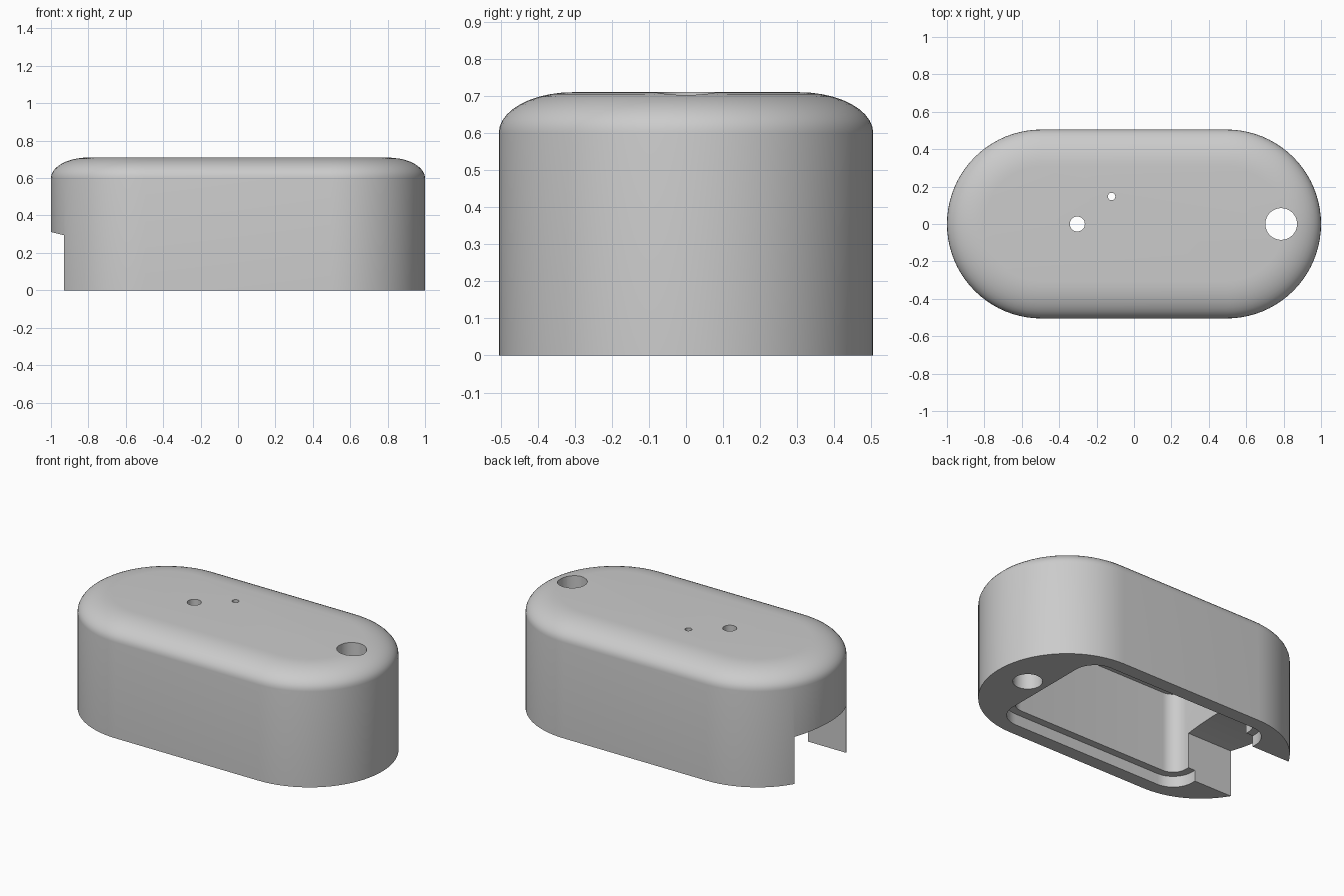
import bpy, bmesh, math
from mathutils import Vector

if "Cube" in bpy.data.objects:
    bpy.data.objects.remove(bpy.data.objects["Cube"], do_unlink=True)

grey = bpy.data.materials.new("plain grey")
grey.use_nodes = True
COLOUR = (0.6, 0.6, 0.6, 1)
grey.diffuse_color = COLOUR
grey.node_tree.nodes["Principled BSDF"].inputs["Base Color"].default_value = COLOUR


def rounded_rect(half_x, half_y, radius, steps):
    """Outline of a rounded rectangle, counter-clockwise."""
    pts = []
    for corner, (sx, sy) in enumerate(((1, 1), (-1, 1), (-1, -1), (1, -1))):
        for i in range(steps + 1):
            a = math.pi / 2 * (corner + i / steps)
            p = (sx * (half_x - radius) + radius * math.cos(a),
                 sy * (half_y - radius) + radius * math.sin(a))
            if not pts or math.dist(p, pts[-1]) > 1e-5:
                pts.append(p)
    if math.dist(pts[0], pts[-1]) < 1e-5:
        pts.pop()
    return pts


def loft(name, rings):
    """Skin a stack of equal-length rings and cap both ends."""
    bm = bmesh.new()
    loops = [[bm.verts.new(p) for p in ring] for ring in rings]
    for low, high in zip(loops, loops[1:]):
        for i in range(len(low)):
            j = (i + 1) % len(low)
            bm.faces.new((low[i], low[j], high[j], high[i]))
    bm.faces.new(loops[0])
    bm.faces.new(loops[-1])
    bmesh.ops.recalc_face_normals(bm, faces=bm.faces)
    mesh = bpy.data.meshes.new(name)
    bm.to_mesh(mesh)
    bm.free()
    mesh.materials.append(grey)
    obj = bpy.data.objects.new(name, mesh)
    bpy.context.collection.objects.link(obj)
    return obj


def prism(name, outline, z0, z1):
    return loft(name, [[(x, y, z) for x, y in outline] for z in (z0, z1)])


# Housing: stadium wall with an elliptical shoulder
END_R, WALL_TOP, SHOULDER_IN, SHOULDER_UP = 0.505, 0.6, 0.2, 0.11
levels = [(0, 0)]
for i in range(11):
    a = math.pi / 2 * i / 10
    levels.append((SHOULDER_IN * (1 - math.cos(a)), WALL_TOP + SHOULDER_UP * math.sin(a)))
housing = loft("housing", [
    [(x, y, z) for x, y in rounded_rect(1 - d, END_R - d, END_R - d, 20)]
    for d, z in levels])

# Underside recess, inner cavity and through holes
cutters = [
    prism("lid_recess", rounded_rect(0.665, 0.42, 0.14, 12), -0.1, 0.07),
    prism("inner_cavity", rounded_rect(0.617, 0.372, 0.092, 12), -0.15, 0.58),
]
for name, x, y, r in (("large_hole", 0.787, 0, 0.085),
                      ("medium_hole", -0.303, 0, 0.04),
                      ("small_hole", -0.12, 0.147, 0.02)):
    circle = [(x + px, y + py) for px, py in rounded_rect(r, r, r, 8)]
    cutters.append(prism(name, circle, -0.2, 0.9))

# End notch with a shallow arched ceiling
HALF = 0.255
arch = [(-HALF, -0.25), (HALF, -0.25)]
for i in range(13):
    t = 1 - i / 6
    arch.append((HALF * t, 0.295 + 0.017 * (1 - t * t)))
cutters.append(loft("end_notch", [[(x, y, z) for y, z in arch] for x in (-1.2, -0.4)]))

for cutter in cutters:
    cutter.hide_render = True
    mod = housing.modifiers.new(cutter.name, "BOOLEAN")
    mod.operation = "DIFFERENCE"
    mod.solver = "EXACT"
    mod.object = cutter

# Bake the cuts, then drop the cutters
depsgraph = bpy.context.evaluated_depsgraph_get()
result = bpy.data.meshes.new_from_object(housing.evaluated_get(depsgraph))
housing.modifiers.clear()
housing.data = result
for cutter in cutters:
    bpy.data.objects.remove(cutter, do_unlink=True)

bpy.ops.object.select_all(action="DESELECT")
housing.select_set(True)
bpy.context.view_layer.objects.active = housing
bpy.ops.object.shade_smooth_by_angle(angle=math.radians(30))
